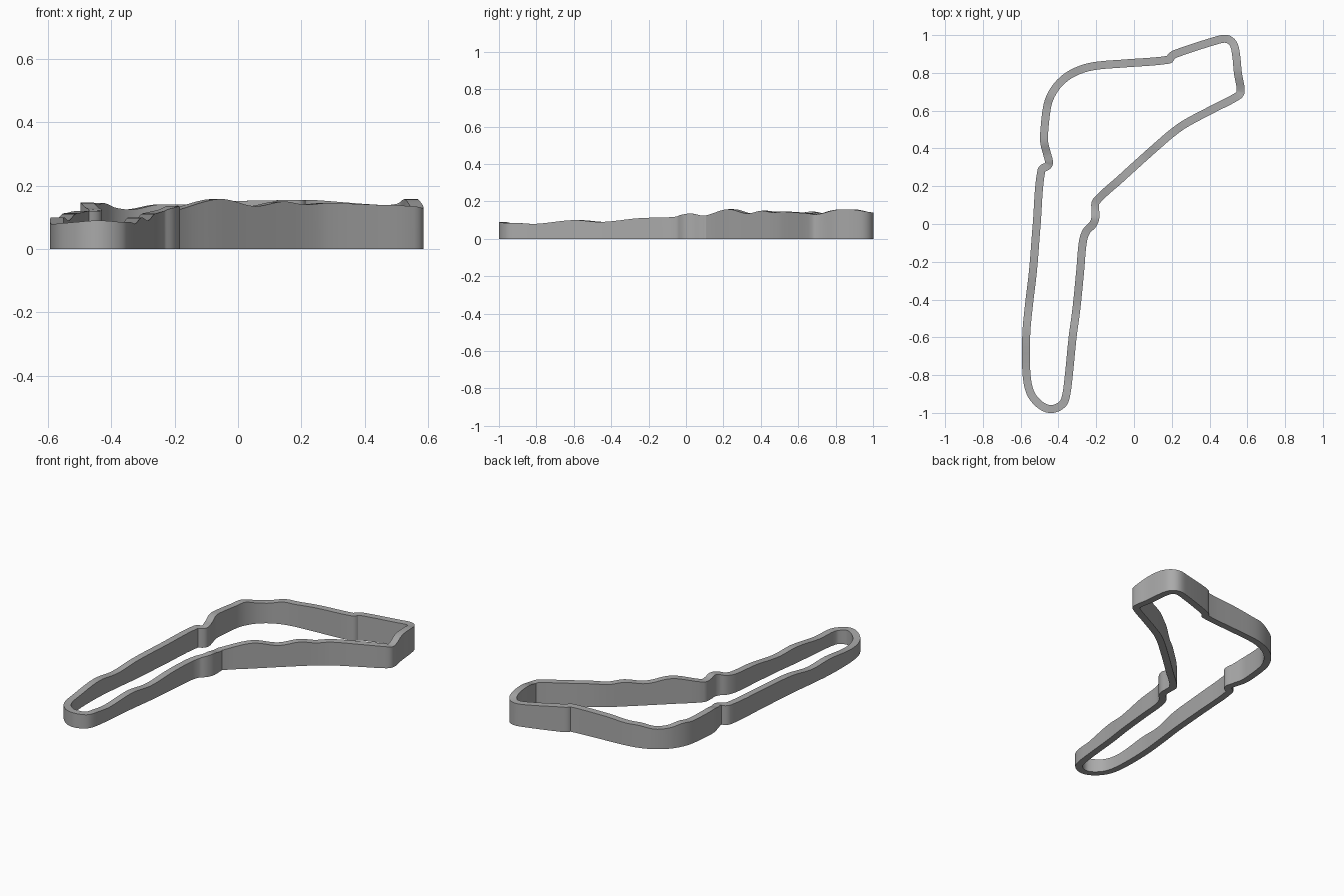
import bpy
import bmesh
from mathutils import Vector
from mathutils.geometry import interpolate_bezier

default_cube = bpy.data.objects.get("Cube")
if default_cube:
    bpy.data.objects.remove(default_cube, do_unlink=True)

HALF_WIDTH = 0.021
STEPS = 7

# Centre line of the circuit wall: x, y and top height in hundredths of a unit
CIRCUIT = [
    # hairpin and west straight
    (-44, -98, 9), (-50, -95.5, 8.5), (-55, -89, 8), (-57, -78, 8),
    (-57, -58, 10), (-55.5, -42, 9), (-53.5, -25, 11), (-51.5, 0, 11.5),
    # west chicane and long bend
    (-49, 28.5, 12), (-45.5, 31, 12), (-45, 33, 12.5), (-46, 37, 13),
    (-47.5, 43, 14.5), (-47.5, 49, 14.5), (-46, 62, 14), (-44, 68, 14.5),
    (-40, 74, 13), (-34, 79, 12.5), (-26, 82.5, 14), (-18, 84, 14),
    # north straight, kink and far corner
    (-5, 85, 15), (18.5, 87, 15.5), (20, 89, 15.5), (23, 90.5, 15.5),
    (43, 97, 14), (49, 98, 14), (52.5, 95.5, 14.5), (54, 90, 15.5),
    (55, 80, 15.5), (56.5, 70, 13), (54.5, 67.5, 13.5),
    # east diagonal
    (42, 61, 14), (27, 53, 14.5), (20, 48, 14), (13, 42, 15),
    (4, 34, 13.5), (-7, 24, 15.8), (-20, 12, 12.5), (-20.5, 8, 12.5),
    # middle chicane and return straight
    (-20.5, 3, 13.5), (-22, -0.5, 13), (-25, -3.5, 12), (-27, -9, 11.5),
    (-28.5, -25, 11), (-30.5, -45, 9), (-32.5, -60, 10), (-34.5, -80, 8),
    (-36, -91, 8.5), (-38, -95.5, 8.5),
]


def smooth_loop(points):
    """Closed smooth curve through the points, with chord tangents."""
    count = len(points)
    tangents = [(points[(i + 1) % count] - points[i - 1]).normalized()
                for i in range(count)]
    samples = []
    for i, start in enumerate(points):
        j = (i + 1) % count
        end = points[j]
        reach = (end - start).length / 3
        samples += interpolate_bezier(start, start + tangents[i] * reach,
                                      end - tangents[j] * reach, end,
                                      STEPS)[:-1]
    return samples


def build_wall(name, line, material):
    """Sweep a flat-bottomed rectangular section around the closed line."""
    bm = bmesh.new()
    sections = []
    for i, centre in enumerate(line):
        along = line[(i + 1) % len(line)] - line[i - 1]
        side = Vector((-along.y, along.x, 0)).normalized() * HALF_WIDTH
        ground = Vector((centre.x, centre.y, 0))
        corners = (ground - side, ground + side, centre + side, centre - side)
        sections.append([bm.verts.new(corner) for corner in corners])
    for i, section in enumerate(sections):
        previous = sections[i - 1]
        for k in range(len(section)):
            bm.faces.new((previous[k], previous[k - 1],
                          section[k - 1], section[k]))
    bmesh.ops.recalc_face_normals(bm, faces=bm.faces)
    mesh = bpy.data.meshes.new(name)
    bm.to_mesh(mesh)
    bm.free()
    mesh.materials.append(material)
    obj = bpy.data.objects.new(name, mesh)
    bpy.context.collection.objects.link(obj)
    return obj


# Single plain grey
grey = bpy.data.materials.new("plain_grey")
grey.use_nodes = True
colour = (0.4, 0.4, 0.4, 1)
grey.diffuse_color = colour
grey.node_tree.nodes["Principled BSDF"].inputs["Base Color"].default_value = colour

centre_line = smooth_loop([Vector(point) / 100 for point in CIRCUIT])
wall = build_wall("circuit_wall", centre_line, grey)

# Smooth sides with crisp top and bottom edges
bpy.ops.object.select_all(action="DESELECT")
wall.select_set(True)
bpy.context.view_layer.objects.active = wall
bpy.ops.object.shade_smooth_by_angle()
